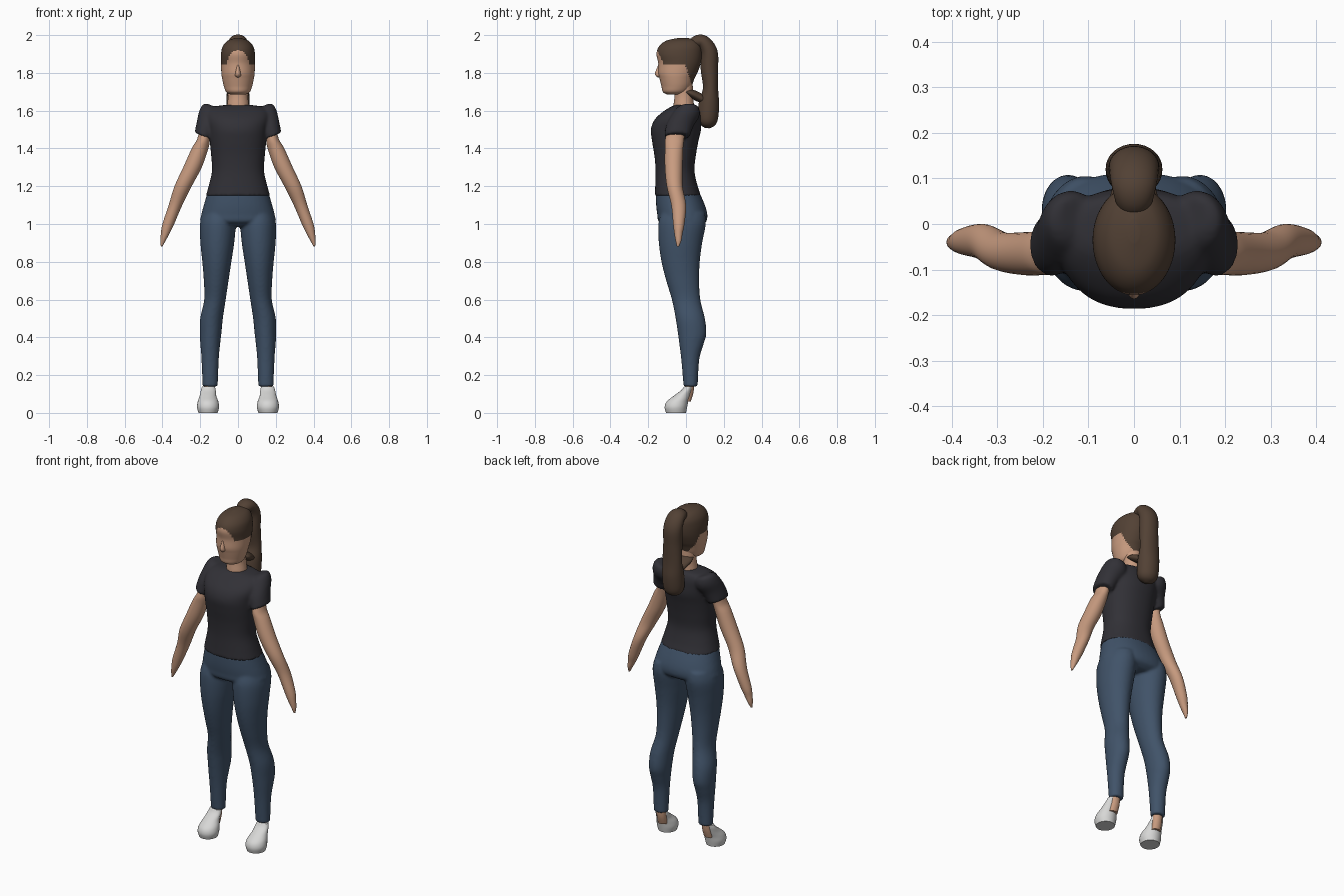
import bpy, bmesh, math
from mathutils import Vector

cube = bpy.data.objects.get("Cube")
if cube:
    bpy.data.objects.remove(cube, do_unlink=True)


def material(name, rgb):
    m = bpy.data.materials.new(name)
    m.use_nodes = True
    m.diffuse_color = (*rgb, 1)
    m.node_tree.nodes["Principled BSDF"].inputs["Base Color"].default_value = (*rgb, 1)
    return m


SKIN = material("skin", (.58, .33, .215))
HAIR = material("brown hair", (.085, .053, .035))
SHIRT = material("charcoal shirt", (.031, .03, .037))
DENIM = material("blue denim", (.052, .086, .14))
SHOE = material("white shoe", (.68, .68, .67))


def refine(rows, steps=5):
    """Smoothly interpolate between the given rows of numbers."""
    out = []
    for i in range(len(rows) - 1):
        a, b, c, d = (rows[min(max(i + k, 0), len(rows) - 1)] for k in (-1, 0, 1, 2))
        for s in range(steps):
            t = s / steps
            out.append([.5 * (2 * q + (r - p) * t + (2 * p - 5 * q + 4 * r - w) * t * t
                              + (3 * q - p - 3 * r + w) * t ** 3)
                        for p, q, r, w in zip(a, b, c, d)])
    return out + [list(rows[-1])]


def skin_rings(bm, rings):
    """Bridge rings of points and cap both ends."""
    loops = [[bm.verts.new(p) for p in ring] for ring in rings]
    n = len(loops[0])
    for a, b in zip(loops, loops[1:]):
        for i in range(n):
            bm.faces.new((a[i], a[(i + 1) % n], b[(i + 1) % n], b[i]))
    bm.faces.new(loops[0])
    bm.faces.new(loops[-1])


def loft(bm, rows, side=1, tilt=0, power=1.0, seg=40, steps=5):
    """Rows are (z, x from, x to, y from, y to); tilt slants the rings."""
    rings = []
    for z, x0, x1, y0, y1 in refine(rows, steps):
        ring = []
        for i in range(seg):
            a = math.tau * i / seg
            c, s = math.cos(a), math.sin(a)
            dx = math.copysign(abs(c) ** power, c) * (x1 - x0) / 2
            dy = math.copysign(abs(s) ** power, s) * (y1 - y0) / 2
            ring.append((side * ((x0 + x1) / 2 + dx), (y0 + y1) / 2 + dy, z + dx * tilt))
        rings.append(ring)
    skin_rings(bm, rings)


def centred(rows):
    return [(z, -w, w, y0, y1) for z, w, y0, y1 in rows]


def tube(bm, rows, seg=32):
    """Tube in the middle plane; rows are (y, z, half width, half depth)."""
    pts = refine(rows)
    rings = []
    for i, (y, z, w, d) in enumerate(pts):
        p, q = pts[max(i - 1, 0)], pts[min(i + 1, len(pts) - 1)]
        t = Vector((0, q[0] - p[0], q[1] - p[1])).normalized()
        n = Vector((1, 0, 0)).cross(t)
        rings.append([Vector((w * math.cos(a), y, z)) + n * d * math.sin(a)
                      for a in (math.tau * k / seg for k in range(seg))])
    skin_rings(bm, rings)


def finish(name, bm, mats, fuse=False):
    bmesh.ops.recalc_face_normals(bm, faces=bm.faces[:])
    me = bpy.data.meshes.new(name)
    bm.to_mesh(me)
    bm.free()
    for m in mats:
        me.materials.append(m)
    ob = bpy.data.objects.new(name, me)
    bpy.context.collection.objects.link(ob)
    bpy.ops.object.select_all(action="DESELECT")
    ob.select_set(True)
    bpy.context.view_layer.objects.active = ob
    bpy.ops.object.shade_smooth_by_angle(angle=math.radians(60))
    if fuse:  # melt overlapping lofts into one garment surface
        for p in me.polygons:
            p.use_smooth = True
        r = ob.modifiers.new("Fuse", "REMESH")
        r.mode, r.voxel_size, r.use_smooth_shade = "VOXEL", .008, True
        s = ob.modifiers.new("Soften", "SMOOTH")
        s.factor, s.iterations = .5, 5
    return ob


# Shirt: torso and two sleeves
bm = bmesh.new()
loft(bm, centred([(1.15, .17, -.166, .08), (1.2, .156, -.163, .062), (1.28, .138, -.161, .045),
                  (1.36, .142, -.167, .052), (1.44, .15, -.18, .066), (1.5, .156, -.186, .08),
                  (1.55, .166, -.168, .08), (1.59, .166, -.128, .076), (1.618, .14, -.085, .065),
                  (1.63, .07, -.06, .05)]), power=.9)
for side in (1, -1):
    loft(bm, [(1.625, .1, .165, -.02, .055), (1.61, .08, .188, -.05, .07),
              (1.57, .08, .206, -.08, .07), (1.52, .108, .218, -.105, .04),
              (1.465, .137, .23, -.115, .02)], side, tilt=.4)
finish("shirt", bm, [SHIRT], fuse=True)

# Trousers: hips and two legs
bm = bmesh.new()
loft(bm, centred([(1.165, .162, -.16, .072), (1.1, .181, -.158, .1), (1.05, .194, -.152, .113),
                  (1.01, .195, -.143, .106), (.985, .12, -.09, .07)]), power=.9)
for side in (1, -1):
    loft(bm, [(1.06, .02, .185, -.13, .1), (1.0, .012, .201, -.146, .105),
              (.9, .02, .199, -.144, .086), (.8, .035, .189, -.13, .073),
              (.7, .05, .181, -.105, .07), (.6, .065, .179, -.075, .076),
              (.5, .08, .2, -.055, .1), (.42, .088, .202, -.043, .108),
              (.36, .095, .199, -.035, .092), (.28, .102, .193, -.025, .07),
              (.14, .107, .188, -.013, .062)], side)
finish("trousers", bm, [DENIM], fuse=True)

# Arms, ankles and shoes
for side, label in ((1, "left"), (-1, "right")):
    bm = bmesh.new()
    loft(bm, [(1.52, .14, .2, -.09, 0), (1.45, .148, .216, -.11, -.01),
              (1.4, .157, .245, -.112, -.015), (1.3, .192, .29, -.112, -.018),
              (1.2, .245, .336, -.102, -.018), (1.1, .295, .367, -.078, 0),
              (1.0, .338, .4, -.068, -.008), (.95, .362, .408, -.062, -.018),
              (.91, .384, .411, -.055, -.025), (.88, .401, .408, -.048, -.038)], side, seg=28)
    finish(label + "_arm", bm, [SKIN])

    bm = bmesh.new()
    loft(bm, [(.06, .125, .18, -.02, .025), (.11, .122, .178, -.008, .04),
              (.17, .122, .178, 0, .045)], side, seg=24)
    finish(label + "_ankle", bm, [SKIN])

    bm = bmesh.new()
    loft(bm, [(0, .108, .209, -.106, 0), (.03, .1, .217, -.113, .006),
              (.06, .104, .213, -.102, .012), (.09, .115, .203, -.065, .022),
              (.12, .118, .196, -.025, .03), (.14, .122, .19, -.01, .034)], side)
    finish(label + "_shoe", bm, [SHOE])

# Neck
bm = bmesh.new()
loft(bm, centred([(1.57, .065, -.07, .05), (1.63, .058, -.066, .042),
                  (1.68, .052, -.06, .038), (1.75, .052, -.06, .035)]))
finish("neck", bm, [SKIN])

# Head: hairline painted by position
bm = bmesh.new()
loft(bm, centred([(1.685, .04, -.1, -.02), (1.7, .063, -.123, .01), (1.73, .075, -.13, .03),
                  (1.77, .084, -.14, .045), (1.8, .088, -.147, .06), (1.85, .09, -.147, .078),
                  (1.9, .09, -.156, .084), (1.94, .081, -.143, .08), (1.97, .055, -.105, .06),
                  (1.985, .012, -.04, .01)]), seg=64, steps=8)
for f in bm.faces:
    c = f.calc_center_median()
    forehead = c.y < -.08 and (c.x / .056) ** 2 + ((c.z - 1.85) / .07) ** 2 < 1
    hairline = 1.845 - 3 * max(0, c.y + .005)
    f.material_index = 0 if forehead or c.z < hairline else 1
finish("head", bm, [SKIN, HAIR])

# Nose
bm = bmesh.new()
loft(bm, centred([(1.775, .004, -.148, -.13), (1.785, .015, -.16, -.12),
                  (1.8, .014, -.164, -.12), (1.83, .009, -.152, -.12),
                  (1.85, .004, -.145, -.13)]), seg=20)
finish("nose", bm, [SKIN])

# Ponytail and the loose hair at the nape
bm = bmesh.new()
tube(bm, [(.03, 1.925, .025, .02), (.05, 1.96, .04, .033), (.09, 1.964, .05, .036),
          (.123, 1.91, .055, .044), (.124, 1.82, .055, .046), (.13, 1.72, .058, .04),
          (.122, 1.64, .062, .054), (.115, 1.56, .06, .054), (.112, 1.525, .045, .04),
          (.11, 1.508, .015, .012)])
finish("ponytail", bm, [HAIR])
bm = bmesh.new()
tube(bm, [(0, 1.7, .05, .012), (.03, 1.69, .058, .022), (.07, 1.67, .05, .024),
          (.11, 1.65, .04, .02)])
finish("nape_hair", bm, [HAIR])
